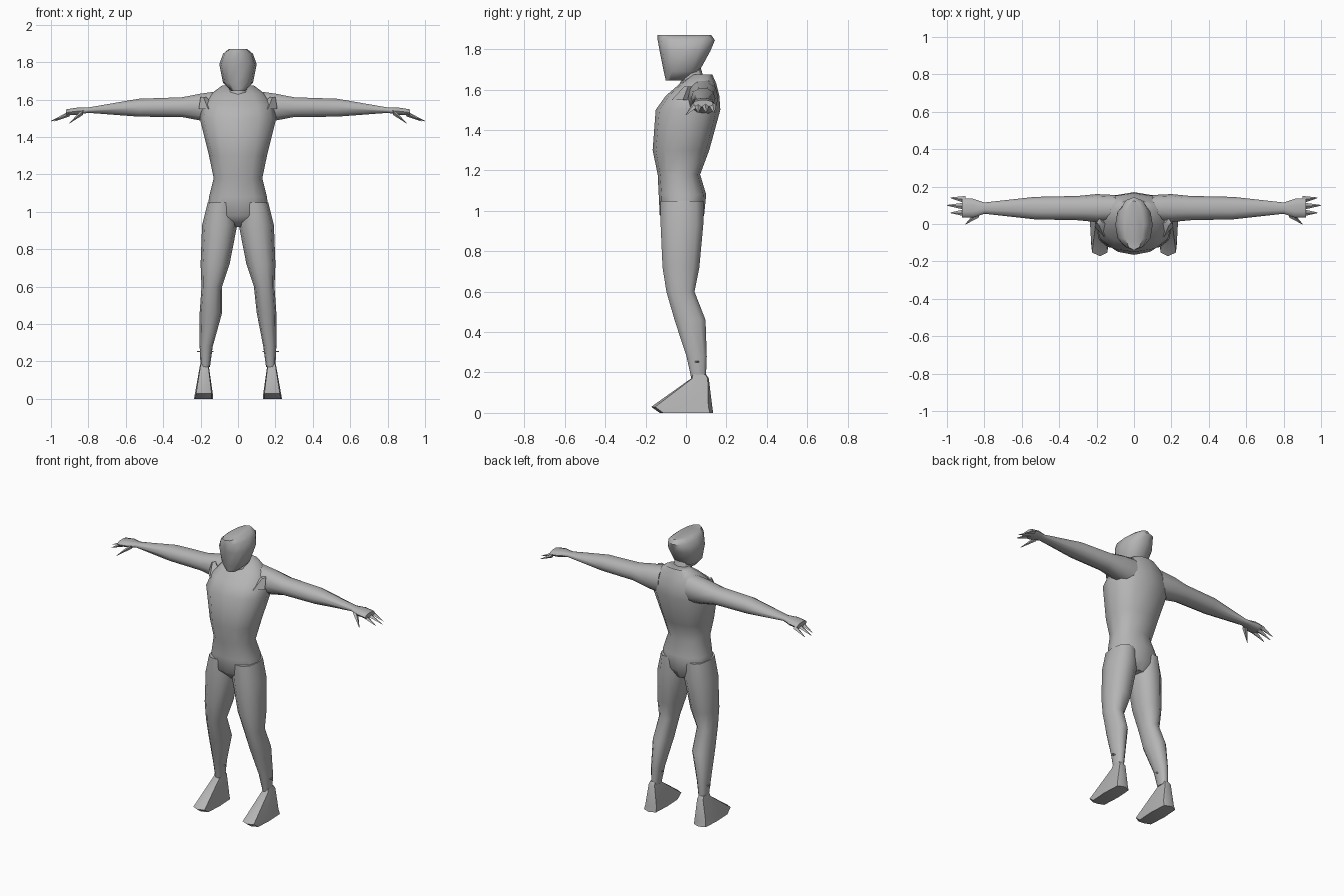
import bpy, bmesh, math

cube = bpy.data.objects.get("Cube")
if cube:
    bpy.data.objects.remove(cube, do_unlink=True)

GREY = (0.46, 0.46, 0.46, 1)
grey = bpy.data.materials.new("plain grey")
grey.use_nodes = True
grey.diffuse_color = GREY
grey.node_tree.nodes["Principled BSDF"].inputs["Base Color"].default_value = GREY


def rounded(value, power):
    """Bend a sine or cosine so that an ellipse becomes fuller."""
    return math.copysign(abs(value) ** power, value)


def loft(name, rings, sides=10, power=0.85, along_x=False, side=1):
    """Skin closed rings given as (position, a_min, a_max, b_min, b_max).
    The a and b directions are x and y, or y and z for a loft along x."""
    bm = bmesh.new()
    loops = []
    for position, a_min, a_max, b_min, b_max in rings:
        loop = []
        for i in range(sides):
            angle = math.tau * i / sides
            a = (a_min + a_max + (a_max - a_min) * rounded(math.cos(angle), power)) / 2
            b = (b_min + b_max + (b_max - b_min) * rounded(math.sin(angle), power)) / 2
            x, y, z = (position, a, b) if along_x else (a, b, position)
            loop.append(bm.verts.new((x * side, y, z)))
        loops.append(loop)
    for low, high in zip(loops, loops[1:]):
        for i in range(sides):
            j = (i + 1) % sides
            bm.faces.new((low[i], low[j], high[j], high[i]))
    bm.faces.new(loops[0])
    bm.faces.new(loops[-1])
    bmesh.ops.recalc_face_normals(bm, faces=bm.faces)

    mesh = bpy.data.meshes.new(name)
    bm.to_mesh(mesh)
    bm.free()
    mesh.materials.append(grey)
    part = bpy.data.objects.new(name, mesh)
    bpy.context.collection.objects.link(part)
    bpy.ops.object.select_all(action="DESELECT")
    part.select_set(True)
    bpy.context.view_layer.objects.active = part
    bpy.ops.object.shade_smooth_by_angle(angle=math.radians(50))


def symmetric_loft(name, profile, sides):
    """Loft upwards through (height, half width, front, back)."""
    rings = [(height, -half, half, front, back)
             for height, half, front, back in profile]
    loft(name, rings, sides)


def finger(name, root, tip, thickness, side):
    """Four-sided spike tapering from root to tip."""
    rings = []
    for (x, y, z), size in ((root, thickness), (tip, thickness / 10)):
        rings.append((x, y - size, y + size, z - size * 0.7, z + size * 0.7))
    loft(name, rings, sides=4, power=1, along_x=True, side=side)


# Torso from the crotch up to the sloping shoulders
symmetric_loft("torso", [
    (0.92, 0.06, -0.07, 0.06),
    (0.98, 0.165, -0.13, 0.09),
    (1.08, 0.155, -0.135, 0.1),
    (1.18, 0.13, -0.14, 0.07),
    (1.3, 0.155, -0.165, 0.115),
    (1.5, 0.205, -0.15, 0.17),
    (1.57, 0.19, -0.1, 0.165),
    (1.63, 0.145, -0.03, 0.15),
    (1.675, 0.085, 0.03, 0.13),
], sides=12)

# Neck and flat-topped wedge head
symmetric_loft("neck", [
    (1.58, 0.08, -0.06, 0.12),
    (1.65, 0.055, -0.02, 0.09),
    (1.72, 0.055, -0.04, 0.07),
], sides=8)
symmetric_loft("head", [
    (1.645, 0.035, -0.1, 0.01),
    (1.69, 0.08, -0.11, 0.065),
    (1.79, 0.1, -0.13, 0.12),
    (1.845, 0.08, -0.14, 0.143),
    (1.87, 0.05, -0.14, 0.125),
], sides=12)

# Arm and palm as (reach, half depth, half height)
arm_profile = [
    (0.1, 0.07, 0.09),
    (0.2, 0.075, 0.075),
    (0.3, 0.065, 0.055),
    (0.53, 0.06, 0.05),
    (0.8, 0.03, 0.015),
    (0.86, 0.05, 0.02),
    (0.92, 0.05, 0.017),
]

for side, label in ((1, "left"), (-1, "right")):
    # The arm is held straight out and sinks towards the hand
    arm_rings = []
    for reach, depth, height in arm_profile:
        middle = 1.56 - 0.04 * reach ** 4
        arm_rings.append((reach, 0.085 - depth, 0.085 + depth,
                          middle - height, middle + height))
    loft(label + "_arm", arm_rings, along_x=True, side=side)

    # Spread fingers and a thumb pointing forwards
    for step, finger_name in ((-1, "index"), (0, "middle"), (1, "little")):
        finger(f"{label}_{finger_name}_finger",
               root=(0.9, 0.095 + 0.035 * step, 1.525),
               tip=(1 - 0.02 * abs(step), 0.1 + 0.04 * step, 1.485),
               thickness=0.02, side=side)
    finger(label + "_thumb", root=(0.83, 0.06, 1.535), tip=(0.9, 0, 1.475),
           thickness=0.025, side=side)

    # Folded pleat in front of the shoulder
    loft(label + "_shoulder_pleat", [
        (1.55, 0.11, 0.21, -0.07, 0.04),
        (1.615, 0.17, 0.2, -0.01, 0.03),
    ], sides=4, power=1, side=side)

    # Leg; the right calf bulges further inwards
    calf = 0.1 if label == "left" else 0.085
    loft(label + "_leg", [
        (1.05, 0.02, 0.162, -0.13, 0.09),
        (0.93, 0.004, 0.192, -0.13, 0.09),
        (0.72, 0.045, 0.2, -0.12, 0.07),
        (0.6, 0.085, 0.195, -0.1, 0.045),
        (0.46, calf, 0.205, -0.06, 0.1),
        (0.28, 0.135, 0.205, 0, 0.105),
        (0.17, 0.15, 0.2, 0.025, 0.1),
    ], side=side)

    # Thin flap around the ankle
    loft(label + "_ankle_flap",
         [(height, 0.13, 0.22, 0.03, 0.08) for height in (0.25, 0.257)],
         sides=4, power=1, side=side)

    # Wedge-shaped foot
    loft(label + "_foot", [
        (0.19, 0.16, 0.2, 0.03, 0.1),
        (0.17, 0.155, 0.205, 0.025, 0.113),
        (0.03, 0.135, 0.23, -0.172, 0.13),
        (0, 0.135, 0.235, -0.13, 0.135),
    ], sides=8, power=0.4, side=side)
